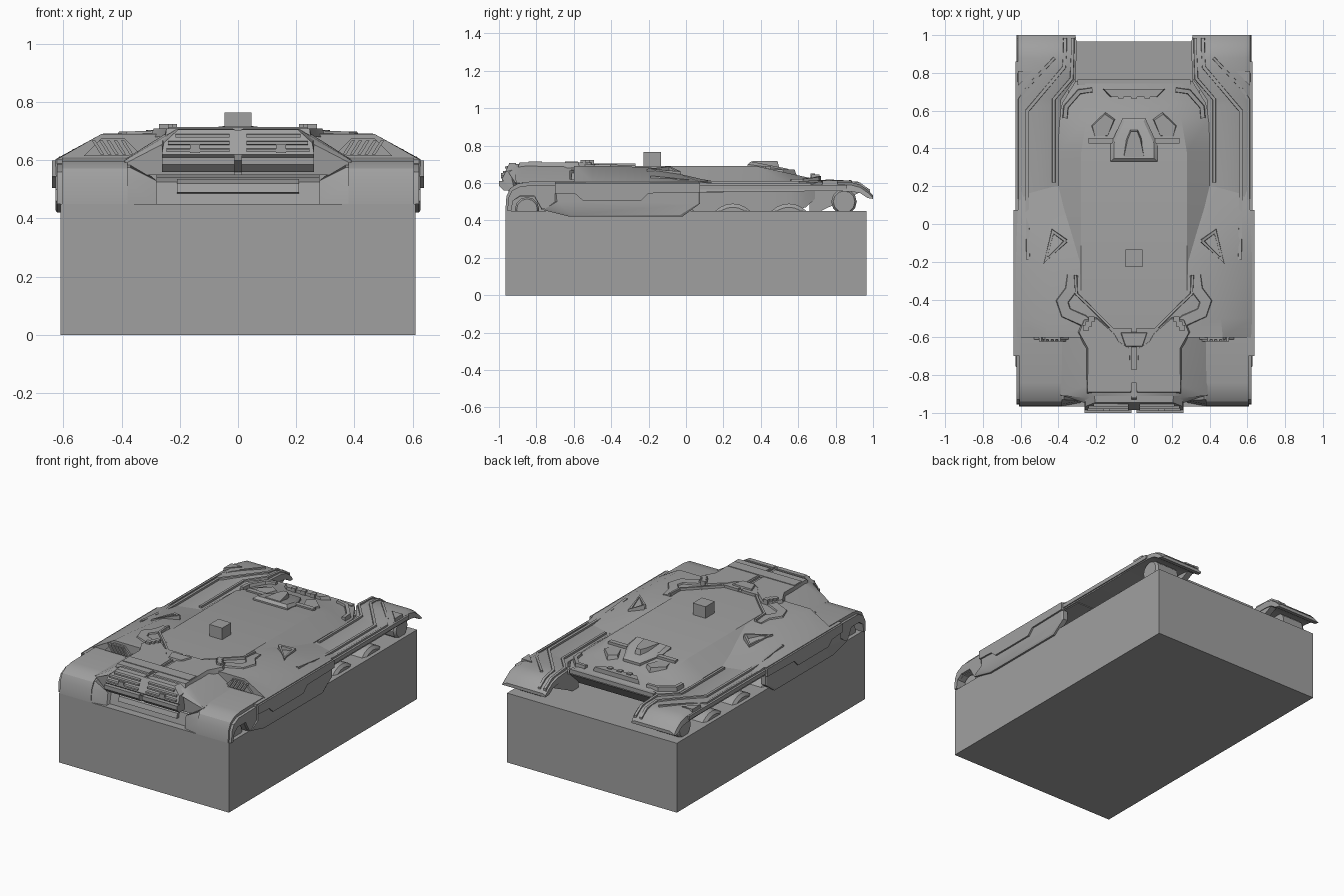
import bpy, bmesh, math
from mathutils import Vector

grey = bpy.data.materials.new("hull grey")
grey.diffuse_color = (0.35, 0.35, 0.35, 1)


def make(name, verts, faces, mirror=False):
    me = bpy.data.meshes.new(name)
    me.from_pydata([tuple(v) for v in verts], [], faces)
    bm = bmesh.new()
    bm.from_mesh(me)
    bmesh.ops.recalc_face_normals(bm, faces=bm.faces)
    bm.to_mesh(me)
    bm.free()
    me.materials.append(grey)
    for p in me.polygons:
        p.use_smooth = True
    me.set_sharp_from_angle(angle=math.radians(28))
    ob = bpy.data.objects.new(name, me)
    bpy.context.collection.objects.link(ob)
    if mirror:
        ob.modifiers.new("mirror", 'MIRROR').use_mirror_merge = False
    return ob


def loft(name, rings, mirror=False):
    n = len(rings[0])
    verts = [v for r in rings for v in r]
    faces = [(k*n + i, k*n + (i+1) % n, (k+1)*n + (i+1) % n, (k+1)*n + i)
             for k in range(len(rings)-1) for i in range(n)]
    faces += [tuple(range(n)), tuple(range((len(rings)-1)*n, len(rings)*n))]
    return make(name, verts, faces, mirror)


def plate(name, pts, z0, z1, mirror=False, inset=0.0):
    """Outline in xy, raised from z0 to z1, with sides drawn in at the top."""
    c = sum((Vector(p) for p in pts), Vector((0, 0))) / len(pts)
    top = [Vector(p) + (c - Vector(p)).normalized()*inset for p in pts]
    return loft(name, [[(x, y, z0) for x, y in pts], [(p.x, p.y, z1) for p in top]], mirror)


def side_prism(name, pts, x0, x1, mirror=False):
    return loft(name, [[(x, y, z) for y, z in pts] for x in (x0, x1)], mirror)


def box(name, x0, x1, y0, y1, z0, z1, mirror=False):
    return plate(name, [(x0, y0), (x1, y0), (x1, y1), (x0, y1)], z0, z1, mirror)


def strip(name, path, w, h, mirror=True):
    """Raised rail that follows a path of 3D points."""
    P = [Vector(p) for p in path]
    rings = []
    for i, p in enumerate(P):
        a = (P[i] - P[i-1]) if i else (P[1] - P[0])
        b = (P[i+1] - P[i]) if i < len(P)-1 else a
        a, b = a.xy.normalized(), b.xy.normalized()
        t = (a + b).normalized()
        s = Vector((-t.y, t.x, 0)) * (w/2/max(0.5, t.dot(a)))
        up, dn = Vector((0, 0, h)), Vector((0, 0, -0.015))
        rings.append([p - s + dn, p + s + dn, p + s*0.7 + up, p - s*0.7 + up])
    return loft(name, rings, mirror)


# Lower block and turret mount cube
box("lower_block", -.61, .61, -.965, .965, 0, .45)
box("mount_cube", -.046, .046, -.228, -.135, .68, .765)

# Centre deck, falling to the rear and undercut at the tail
rings = []
for y, xt, zt, xb, zb, z0 in [(-.6, .28, .69, .40, .60, .45), (.38, .28, .69, .40, .60, .45),
                              (.56, .25, .65, .40, .59, .45), (.64, .23, .632, .38, .59, .47),
                              (.755, .26, .61, .31, .60, .575)]:
    h = [(xt, zt), (xb, zb), (xb, z0)]
    rings.append([(x, y, z) for x, z in h] + [(-x, y, z) for x, z in reversed(h)])
loft("centre_deck", rings)
box("rear_lip", -.30, .30, .735, .765, .585, .612)

# Shoulders that blend the deck into the fenders
rings = []
for y, xt, zt, xo in [(-.6, .47, .69, .62), (-.5, .46, .692, .625), (-.2, .42, .685, .625),
                      (-.04, .43, .65, .62), (.08, .44, .622, .615), (.2, .42, .60, .61)]:
    rings.append([(.2, y, zt), (xt, y, zt), (xo, y, .605 if y < .1 else .59),
                  (xo, y, .55), (.2, y, .55)])
loft("shoulder", rings, True)

# Vents on the front of the shoulder
plate_pts = [(.33, .615), (.53, .615), (.47, .675), (.39, .675)]
loft("shoulder_vent", [[(x, y, z) for x, z in plate_pts] for y in (-.59, -.612)], True)
for i in range(5):
    x = .38 + i*.025
    loft("vent_slat", [[(x-.02, y, .62), (x-.008, y, .62), (x+.022, y, .668), (x+.01, y, .668)]
                       for y in (-.6, -.622)], True)

# Front fenders with wheel arch
side_prism("front_fender", [(-.58, .61), (-.84, .607), (-.9, .597), (-.94, .572), (-.96, .53),
                            (-.966, .45), (-.935, .45), (-.925, .505), (-.89, .525),
                            (-.81, .525), (-.77, .455), (-.58, .455)], .38, .605, True)
loft("front_fender_inner", [[(x, y, .45), (x, y + .01, .53), (x + d, -.93, .575),
                             (x + d, -.85, .605), (x + d, -.58, .605), (x, -.58, .45)]
                            for x, y, d in [(.28, -.945, .09), (.39, -.966, 0)]], True)
side_prism("front_fender_trim", [(-.6, .59), (-.88, .585), (-.93, .56), (-.95, .52), (-.955, .45),
                                 (-.935, .45), (-.925, .505), (-.89, .53), (-.81, .53),
                                 (-.77, .46), (-.6, .46)], .6, .622, True)

# Side skirts
def skirt(x, s):
    return [(x, y, z) for y, z in [(-.70, .605), (.075 - s, .605), (.075 - s, .49), (-.02 - s, .42 + s),
                                   (-.62 + s, .42 + s), (-.76 + s, .455 + s), (-.70 + s, .50)]]
loft("side_skirt", [skirt(.59, 0), skirt(.622, 0), skirt(.628, .01)], True)
side_prism("skirt_upper_plate", [(-.70, .60), (.075, .60), (.075, .55), (-.2, .545), (-.24, .505),
                                 (-.55, .505), (-.59, .54), (-.70, .545)], .6, .639, True)

# Rear fenders, drooping at the tail
rings = []
for y, xi, z, t in [(-.1, .39, .60, .045), (.62, .39, .60, .045), (.66, .385, .603, .045),
                    (.77, .31, .608, .05), (.88, .305, .605, .05), (.93, .305, .592, .045),
                    (.97, .305, .565, .045), (1.0, .31, .535, .02)]:
    rings.append([(xi, y, z - t), (xi, y, z - .008), (xi + .02, y, z), (.585, y, z),
                  (.615, y, z - .015), (.622, y, z - t)])
loft("rear_fender", rings, True)
box("fender_side_band", .60, .627, .05, .86, .565, .59, True)
loft("fender_inner_bracket", [[(x, .66, .45), (x, .72, .45), (x, .93, .55), (x, .93, .575), (x, .66, .575)]
                              for x in (.31, .35)], True)

# Raised rails on the fenders
strip("outer_rail", [(.56, -.19, .628), (.565, .08, .60), (.565, .6, .60), (.37, .83, .605),
                     (.365, .93, .592), (.365, .985, .55)], .024, .011)
strip("inner_rail", [(.425, .22, .60), (.425, .66, .60), (.33, .77, .607), (.325, .92, .595),
                     (.325, .985, .552)], .022, .012)
strip("edge_rail", [(.605, .08, .59), (.605, .66, .59), (.56, .73, .60), (.42, .88, .605)], .02, .01)
plate("fender_corner_plate", [(.615, .73), (.54, .81), (.615, .81)], .59, .613, True)

# Wheels under the fenders
def wheel(name, y, z, r, n):
    loft(name, [[(x, y + q*math.cos(2*math.pi*i/n), z + q*math.sin(2*math.pi*i/n)) for i in range(n)]
                for x, q in ((.42, r), (.57, r), (.585, r*.85))], True)
for y in (-.05, .25, .55):
    wheel("road_wheel", y, .36, .13, 24)
wheel("rear_wheel", .845, .5, .068, 12)
wheel("front_wheel", -.85, .46, .065, 12)

# Engine housing at the front, one half each side of the centre gap
rings = []
for y, d in [(-.55, 0), (-.86, 0), (-.92, .008), (-.95, .03)]:
    rings.append([(.012, y, .707 - d), (.21, y, .707 - d), (.255, y, .688 - d),
                  (.39, y + d*1.5, .603 - d*.5), (.37, y + d, .55), (.012, y, .55)])
loft("engine_housing", rings, True)
box("engine_core", -.03, .03, -.92, -.55, .55, .695)

# Grilles
loft("grille_frame", [[(a, -.91, .55), (a, -.91, .708), (b, -.91, .708), (c, -.91, .675), (c, -.91, .55)]
                      for a, b, c in ((.012, .21, .262),)] +
     [[(.012, -.985, .62), (.012, -.945, .706), (.205, -.945, .706), (.255, -.965, .66),
       (.262, -.985, .62)]], True)
side_prism("grille_sill", [(-.9, .61), (-1, .61), (-1, .585), (-.975, .56), (-.9, .56)], .012, .262, True)
for z, x1 in ((.635, .245), (.66, .24), (.685, .215)):
    y = -.985 + (z - .62)*.46
    side_prism("grille_bar", [(y - .012, z - .006), (y - .012, z + .004), (y + .02, z + .008),
                              (y + .02, z - .008)], .03, x1, True)
box("grille_block", .13, .165, -.99, -.95, .625, .655, True)
side_prism("grille_mid_post", [(-.93, .56), (-.98, .6), (-.985, .62), (-.945, .705), (-.93, .705)], -.012, .012)

# Recessed nose beneath the grilles
side_prism("nose_plate", [(-.55, .56), (-.86, .54), (-.90, .525), (-.915, .45), (-.55, .45)], -.28, .28)
side_prism("nose_step", [(-.88, .535), (-.92, .52), (-.93, .49), (-.88, .48)], -.21, .21)

# Raised collar around the mount, running into the engine housing
plate("engine_hump", [(.012, -.66), (.07, -.62), (.1, -.57), (.2, -.49), (.27, -.5), (.3, -.57),
                      (.255, -.66), (.25, -.9), (.012, -.9)], .68, .71, True, .012)
strip("collar_pipe", [(.325, -.27, .68), (.335, -.35, .685), (.38, -.41, .687), (.36, -.47, .687),
                      (.27, -.51, .69), (.2, -.58, .695)], .075, .012)
strip("collar_rim", [(.31, -.27, .69), (.305, -.37, .69), (.22, -.45, .69), (.1, -.57, .69)], .018, .015)
for x, y in ((.24, -.53), (.225, -.505), (.255, -.55)):
    box("collar_clip", x - .016, x + .016, y - .014, y + .014, .69, .724, True)
box("engine_strap", -.24, .24, -.843, -.77, .70, .714)
plate("centre_vent", [(-.08, -.57), (.08, -.57), (.055, -.655), (-.055, -.655)], .68, .716, False, .015)

# Triangular intakes where shoulder meets deck
strip("intake_frame", [(.36, -.09, .675), (.47, -.195, .662), (.43, -.04, .648), (.36, -.09, .675)], .02, .014)

# Rear hatch
def hatch_ring(s, zf, zr):
    return [(x*s, .45 + (y - .45)*s, zf + (zr - zf)*(y - .33)/.24) for x, y in
            [(-.125, .33), (.125, .33), (.125, .42), (.06, .56), (-.06, .56), (-.125, .42)]]
loft("rear_hatch", [hatch_ring(1, .67, .63), hatch_ring(1, .70, .665), hatch_ring(.85, .715, .675)])
plate("hatch_inner", [(-.06, .345), (.06, .345), (.045, .45), (.02, .5), (-.02, .5), (-.045, .45)],
      .68, .718, False, .012)
box("hatch_foot", .11, .24, .425, .455, .66, .69, True)
plate("hatch_wing", [(.13, .45), (.22, .45), (.24, .52), (.15, .60), (.09, .56)], .62, .672, True, .02)

# Tail vents and winglets
plate("tail_vent", [(-.17, .715), (.17, .715), (.13, .67), (-.13, .67)], .60, .645, False, .012)
for x in (-.07, 0, .07):
    box("tail_vent_tooth", x - .015, x + .015, .665, .69, .61, .652)
strip("winglet", [(.22, .71, .615), (.29, .70, .61), (.36, .62, .60), (.365, .56, .60)], .03, .022)
